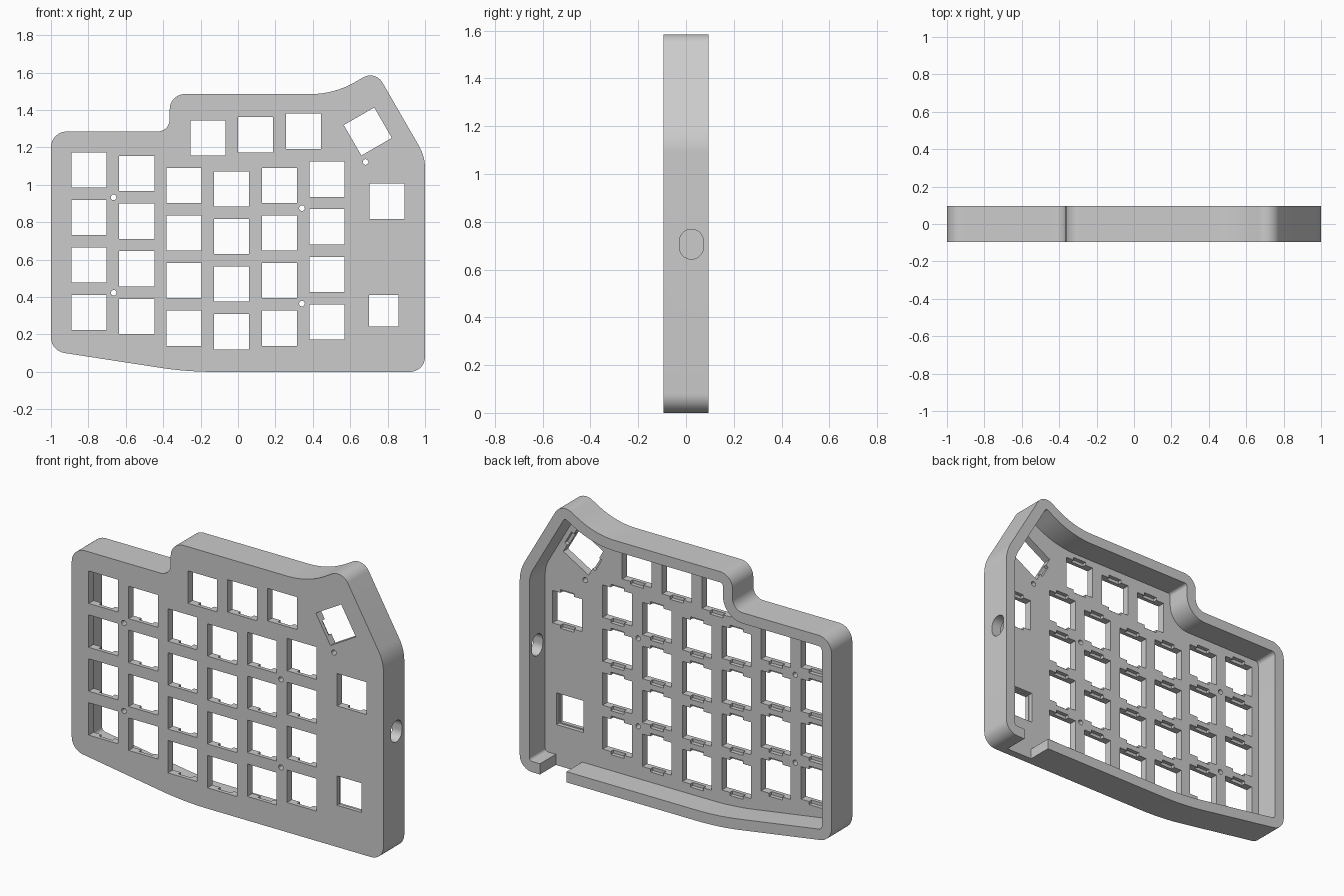
import bpy, bmesh, math
from mathutils import Vector, Matrix

cube = bpy.data.objects.get("Cube")
if cube:
    bpy.data.objects.remove(cube)

FRONT, BACK = -0.095, 0.095
FLOOR = -0.05        # inner face of the key plate
CLIP = -0.073        # depth where clip notches begin
WALL = 0.062

grey = bpy.data.materials.new("case_grey")
grey.use_nodes = True
color = (0.6, 0.6, 0.6, 1)
grey.diffuse_color = color
grey.node_tree.nodes["Principled BSDF"].inputs["Base Color"].default_value = color


def rounded(corners, steps=12):
    """Polygon of (x, z, radius) corners with every corner filleted."""
    points = []
    for i, (x, z, r) in enumerate(corners):
        p = Vector((x, z))
        a = (Vector(corners[i - 1][:2]) - p).normalized()
        b = (Vector(corners[(i + 1) % len(corners)][:2]) - p).normalized()
        half = a.angle(b) / 2
        middle = p + (a + b).normalized() * r / math.sin(half)
        start = p + a * r / math.tan(half) - middle
        end = p + b * r / math.tan(half) - middle
        turn = math.atan2(start.x * end.y - start.y * end.x, start.dot(end))
        for k in range(steps + 1):
            points.append(middle + Matrix.Rotation(turn * k / steps, 2) @ start)
    return points


def inset(corners, t):
    """Move each side of a clockwise corner polygon inward by t."""
    result = []
    for i, (x, z, r) in enumerate(corners):
        p = Vector((x, z))
        d1 = (p - Vector(corners[i - 1][:2])).normalized()
        d2 = (Vector(corners[(i + 1) % len(corners)][:2]) - p).normalized()
        n1, n2 = Vector((d1.y, -d1.x)), Vector((d2.y, -d2.x))
        q = p + (n1 + n2) * t / (1 + n1.dot(n2))
        convex = d1.x * d2.y - d1.y * d2.x < 0
        result.append((q.x, q.y, max(r - t, 0.012) if convex else r + t))
    return result


def rectangle(x, z, w, h, angle=0):
    turn = Matrix.Rotation(math.radians(angle), 2)
    return [Vector((x, z)) + turn @ Vector((sx * w / 2, sz * h / 2))
            for sx, sz in ((-1, -1), (-1, 1), (1, 1), (1, -1))]


def circle(x, z, r, n=24):
    return [Vector((x + r * math.cos(k * math.tau / n), z + r * math.sin(k * math.tau / n)))
            for k in range(n)]


def prism(name, loops, y0, y1):
    """Extrude closed xz loops between two depths."""
    bm = bmesh.new()
    for loop in loops:
        low = [bm.verts.new((p.x, y0, p.y)) for p in loop]
        high = [bm.verts.new((p.x, y1, p.y)) for p in loop]
        bm.faces.new(low)
        bm.faces.new(high[::-1])
        for i in range(len(loop)):
            bm.faces.new((low[i - 1], high[i - 1], high[i], low[i]))
    bmesh.ops.recalc_face_normals(bm, faces=bm.faces)
    mesh = bpy.data.meshes.new(name)
    bm.to_mesh(mesh)
    bm.free()
    mesh.materials.append(grey)
    obj = bpy.data.objects.new(name, mesh)
    bpy.context.collection.objects.link(obj)
    return obj


# Case silhouette, clockwise from the lower corner at -x
outline = [(-1, 0.112, 0.085), (-1, 1.285, 0.085), (-0.365, 1.285, 0.065),
           (-0.365, 1.485, 0.08), (0.515, 1.485, 0.48), (0.7345, 1.612, 0.075),
           (1, 1.152, 0.24), (1, 0, 0.08), (-0.275, 0, 1.9)]
case = prism("keyboard_case", [rounded(outline)], FRONT, BACK)

# Key positions: four-row columns, the short top row and the thumb keys
KEY, PITCH = 0.188, 0.2545
columns = [(-0.797, 1.08), (-0.541, 1.06), (-0.289, 0.997),
           (-0.035, 0.978), (0.221, 0.997), (0.475, 1.03)]
keys = [(x, top - PITCH * row, 0) for x, top in columns for row in range(4)]
keys += [(-0.161, 1.251, 0), (0.094, 1.268, 0), (0.35, 1.286, 0),
         (0.797, 0.912, 0), (0.694, 1.285, -60)]
screws = [(-0.665, 0.933), (-0.665, 0.423), (0.342, 0.875), (0.342, 0.365), (0.682, 1.122)]
knob = (0.78, 0.327)

openings = [rectangle(x, z, KEY, KEY, a) for x, z, a in keys]
openings += [circle(x, z, 0.015) for x, z in screws]
openings.append(rectangle(*knob, 0.158, 0.17))
notches = [rectangle(x, z, 0.085, KEY + 0.036, a) for x, z, a in keys]
notches.append(rectangle(*knob, 0.172, 0.184))

# Cable port through the +x wall, drawn flat and then turned sideways
port = prism("port_cutter", [rounded([(-0.05, -0.0625, 0.0499), (-0.05, 0.0625, 0.0499),
                                      (0.05, 0.0625, 0.0499), (0.05, -0.0625, 0.0499)])],
             -0.1, 0.1)
port.data.transform(Matrix.Translation((1, 0.0225, 0.706)) @ Matrix.Rotation(math.pi / 2, 4, 'Z'))

cutters = [
    prism("cavity_cutter", [rounded(inset(outline, WALL))], FLOOR, BACK + 0.1),
    prism("key_cutter", openings, FRONT - 0.1, FLOOR + 0.02),
    prism("clip_cutter", notches, CLIP, FLOOR + 0.021),
    prism("slot_cutter", [rectangle(0.785, 0, 0.17, 0.2)], FLOOR, BACK + 0.1),
    port,
]
for cutter in cutters:
    cutter.hide_render = True
    cut = case.modifiers.new(cutter.name, 'BOOLEAN')
    cut.operation, cut.solver, cut.object = 'DIFFERENCE', 'EXACT', cutter

# Bake the cuts and drop the cutters
bpy.context.view_layer.update()
baked = bpy.data.meshes.new_from_object(case.evaluated_get(bpy.context.evaluated_depsgraph_get()))
case.modifiers.clear()
case.data = baked
for cutter in cutters:
    bpy.data.objects.remove(cutter)

bpy.ops.object.select_all(action='DESELECT')
case.select_set(True)
bpy.context.view_layer.objects.active = case
bpy.ops.object.shade_smooth_by_angle(angle=math.radians(30))
